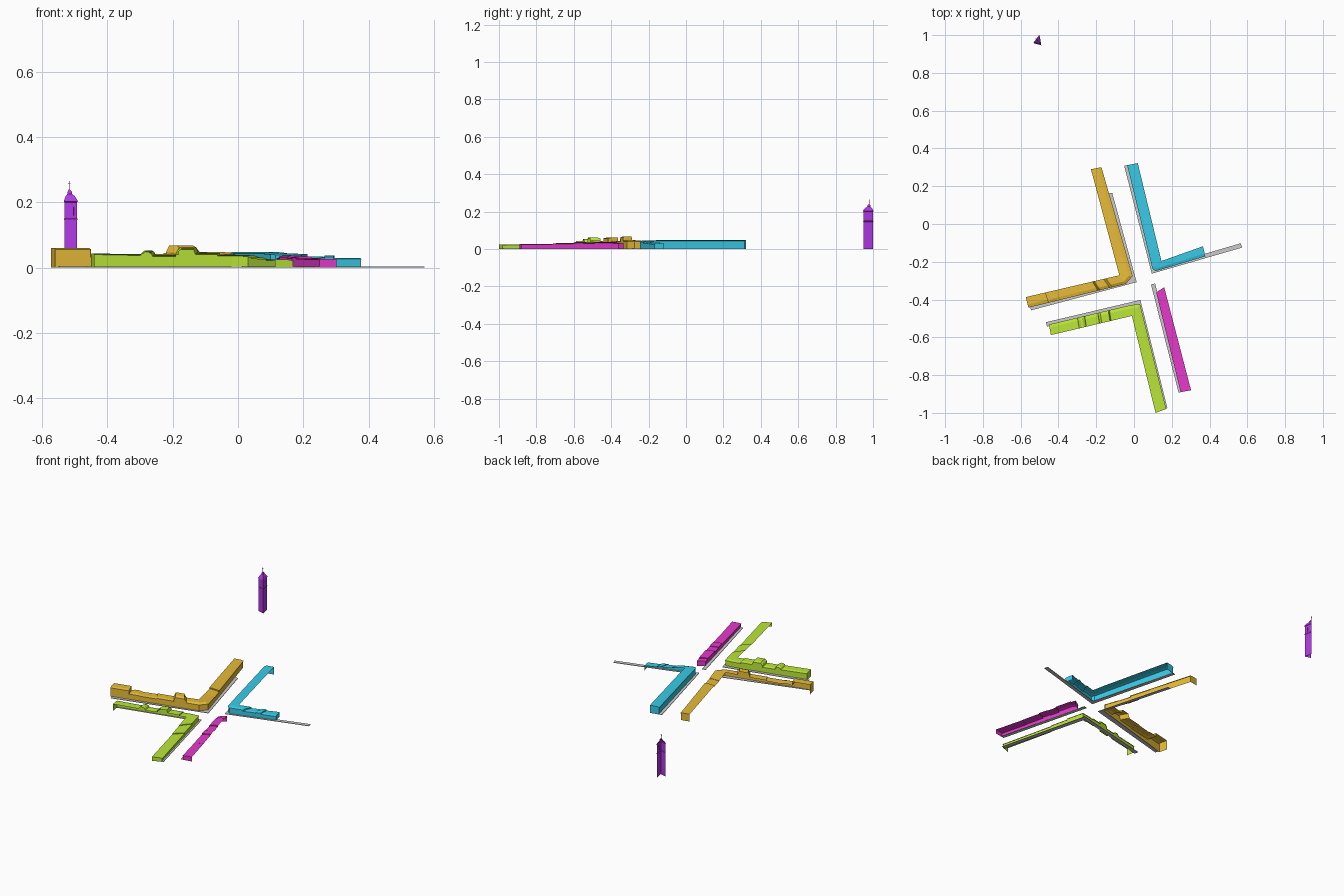
import bpy, bmesh, math
from mathutils import Vector

if "Cube" in bpy.data.objects:
    bpy.data.objects.remove(bpy.data.objects["Cube"])


def material(name, rgb):
    m = bpy.data.materials.new(name)
    m.diffuse_color = (*rgb, 1)
    m.use_nodes = True
    m.node_tree.nodes["Principled BSDF"].inputs["Base Color"].default_value = m.diffuse_color
    return m


def mesh_object(name, bm, mat=None):
    bmesh.ops.remove_doubles(bm, verts=bm.verts, dist=1e-6)
    me = bpy.data.meshes.new(name)
    bm.to_mesh(me)
    bm.free()
    ob = bpy.data.objects.new(name, me)
    bpy.context.collection.objects.link(ob)
    if mat:
        me.materials.append(mat)
    return ob


def add_face(bm, pts):
    try:
        bm.faces.new([bm.verts.new(p) for p in pts])
    except ValueError:
        pass


def loft(bm, sections):
    for a, b in zip(sections, sections[1:]):
        for i in range(len(a) - 1):
            q = [a[i], b[i], b[i + 1], a[i + 1]]
            keep = []
            for p in q:
                if all((p - k).length > 1e-6 for k in keep):
                    keep.append(p)
            if len(keep) > 2:
                add_face(bm, keep)


def at(path, s):
    i = min(int(s), len(path) - 2)
    t = s - i
    (f0, b0), (f1, b1) = path[i], path[i + 1]
    return Vector((*f0, 0)).lerp(Vector((*f1, 0)), t), Vector((*b0, 0)).lerp(Vector((*b1, 0)), t)


def row(name, path, stations, mat):
    """Street front and roof, open behind; stations = (place on path, eave, roof)."""
    bm = bmesh.new()
    sections = []
    for s, eave, top in stations:
        f, b = at(path, s)
        out = (f - b).normalized() * 0.003
        up = Vector((0, 0, 1))
        sections.append([f, f + up * (eave - .002), f + out + up * (eave - .002), f + out + up * eave,
                         f.lerp(b, .25) + up * top, b + up * top])
    loft(bm, sections)
    # gable walls at both ends of the row
    for sec in (sections[0], sections[-1]):
        foot = sec[-1].copy()
        foot.z = 0
        add_face(bm, [sec[0], sec[1], sec[3], sec[4], sec[5], foot])
    return mesh_object(name, bm, mat)


def pavement(name, path):
    bm = bmesh.new()
    h = Vector((0, 0, .003))
    secs = []
    for s in range(len(path)):
        f, b = at(path, s)
        secs.append([f, f + h, b + h, b, f])
    loft(bm, secs)
    for sec in (secs[0], secs[-1]):
        add_face(bm, sec[:4])
    return mesh_object(name, bm)


orange = material("orange", (.8, .5, .04))
green = material("green", (.5, .8, .04))
blue = material("blue", (.04, .6, .8))
magenta = material("magenta", (.8, .04, .6))
purple = material("purple", (.45, .04, .8))

# north-west row of houses
row("northwest_houses",
    [((-.56, -.44), (-.573, -.387)), ((-.045, -.315), (-.08, -.272)),
     ((-.01, -.275), (-.078, -.27)), ((-.175, .30), (-.228, .29))],
    [(0, .056, .06), (.21, .056, .06), (.21, .034, .036), (.25, .036, .041), (.3, .036, .042), (.35, .034, .036),
     (.52, .034, .038), (.52, .038, .042), (.715, .038, .042), (.715, .045, .047), (.735, .062, .068),
     (.835, .062, .068), (.86, .045, .047), (.86, .04, .046), (1, .04, .048), (2, .04, .046),
     (2.17, .036, .04), (2.17, .034, .038), (2.3, .034, .038), (2.3, .041, .045), (3, .041, .045)], orange)
pavement("northwest_pavement",
         [((-.545, -.457), (-.55, -.435)), ((.014, -.308), (-.01, -.28)), ((-.115, .163), (-.138, .165))])

# south-west row of houses
row("southwest_houses",
    [((-.45, -.535), (-.44, -.588)), ((-.02, -.433), (-.012, -.487)),
     ((.03, -.425), (-.01, -.492)), ((.168, -.98), (.114, -1.0))],
    [(0, .04, .043), (.35, .037, .041), (.36, .044, .047), (.38, .048, .053), (.41, .048, .053), (.43, .042, .047),
     (.44, .034, .038), (.6, .034, .038), (.605, .045, .05), (.63, .056, .061), (.73, .056, .061), (.745, .04, .044),
     (.9, .04, .044), (.9, .035, .039), (1, .035, .039), (2, .035, .039), (2.2, .035, .037), (2.2, .029, .033),
     (2.4, .028, .031), (2.4, .024, .026), (3, .021, .024)], green)
pavement("southwest_pavement",
         [((-.467, -.52), (-.46, -.543)), ((.034, -.402), (.012, -.43)), ((.177, -.975), (.155, -.98))])

# north-east row of houses
row("northeast_houses",
    [((-.033, .312), (.02, .322)), ((.1, -.235), (.145, -.195)),
     ((.115, -.247), (.148, -.195)), ((.377, -.168), (.365, -.118))],
    [(0, .043, .047), (.85, .043, .047), (1, .041, .045), (2, .039, .044), (2.3, .037, .041), (2.3, .03, .034),
     (2.57, .03, .033), (2.57, .033, .037), (2.68, .033, .037), (2.68, .026, .03), (3, .026, .03)], blue)
pavement("northeast_pavement",
         [((-.052, .308), (-.03, .312)), ((.094, -.263), (.112, -.235)), ((.572, -.125), (.565, -.102))])

# south-east row of houses
row("southeast_houses",
    [((.12, -.36), (.16, -.335)), ((.25, -.89), (.302, -.88))],
    [(0, .028, .032), (.06, .028, .032), (.06, .033, .037), (.25, .033, .037), (.25, .028, .031), (.36, .028, .031),
     (.36, .032, .034), (.46, .032, .034), (.46, .027, .03), (.67, .026, .028), (.67, .025, .027), (1, .025, .027)],
    magenta)
pavement("southeast_pavement",
         [((.09, -.32), (.112, -.315)), ((.236, -.893), (.258, -.888))])

# church tower: the two street sides only, domed cap and spike
corners = [Vector((-.532, .960, 0)), Vector((-.493, .949, 0)), Vector((-.502, 1.0, 0))]
mid = (corners[0] + corners[2]) / 2
profile = [(1, 0), (1, .145), (1.08, .146), (1.08, .149), (1, .151), (1, .2), (1.1, .202), (1.08, .205), (.9, .212),
           (.7, .219), (.45, .224), (.35, .226), (.33, .232), (.2, .236), (.05, .24), (.04, .265)]
bm = bmesh.new()
loft(bm, [[mid + (c - mid) * k + Vector((0, 0, z)) for c in corners] for k, z in profile])
mesh_object("tower", bm, purple)

# belfry openings on both tower sides, and the cross on top
for n, (a, b) in enumerate(zip(corners, corners[1:])):
    d = (b - a).normalized()
    for t in (.36, .64):
        bpy.ops.mesh.primitive_cube_add(size=1, location=a.lerp(b, t) + Vector((0, 0, .173)),
                                        rotation=(0, 0, math.atan2(d.y, d.x)))
        ob = bpy.context.object
        ob.name = "belfry_louvre"
        ob.scale = (.008, .002, .026)
        ob.data.materials.append(purple)
bpy.ops.mesh.primitive_cube_add(size=1, location=mid + Vector((0, 0, .258)))
bpy.context.object.name = "spire_crossbar"
bpy.context.object.scale = (.009, .002, .002)
bpy.context.object.data.materials.append(purple)
